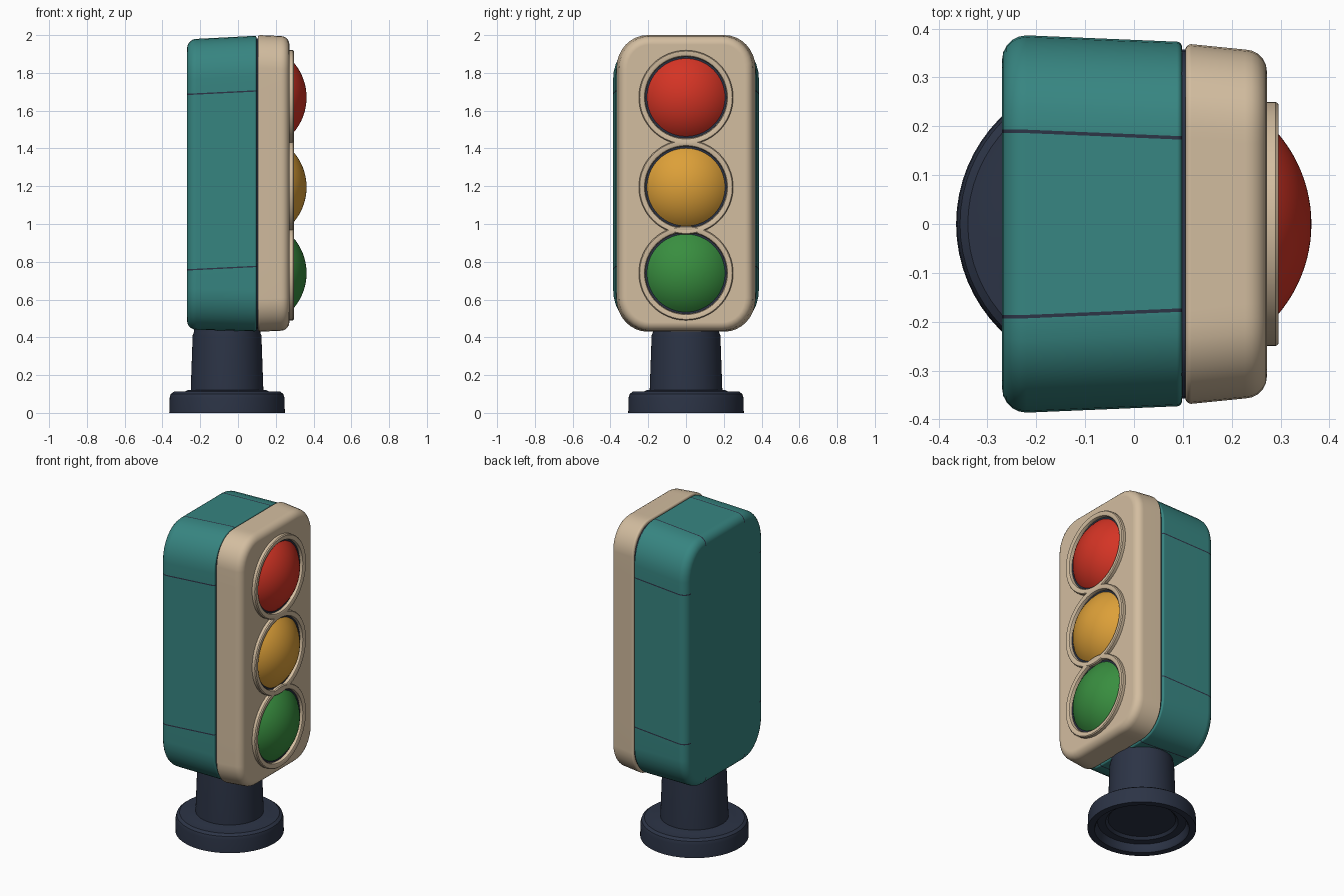
import bpy, bmesh
from math import sin, cos, pi, sqrt
from mathutils import Matrix

cube = bpy.data.objects.get("Cube")
if cube:
    bpy.data.objects.remove(cube, do_unlink=True)


def material(name, rgb):
    m = bpy.data.materials.new(name)
    m.use_nodes = True
    m.diffuse_color = (*rgb, 1)
    m.node_tree.nodes["Principled BSDF"].inputs["Base Color"].default_value = (*rgb, 1)
    return m


TEAL = material("teal", (0.038, 0.235, 0.22))
CREAM = material("cream", (0.65, 0.51, 0.35))
NAVY = material("navy", (0.025, 0.034, 0.061))
RED = material("red", (0.66, 0.034, 0.018))
AMBER = material("amber", (0.72, 0.35, 0.04))
GREEN = material("green", (0.04, 0.27, 0.05))


def finish(name, bm, mats, angle=35):
    bmesh.ops.remove_doubles(bm, verts=bm.verts, dist=0.0001)
    bmesh.ops.recalc_face_normals(bm, faces=bm.faces)
    mesh = bpy.data.meshes.new(name)
    bm.to_mesh(mesh)
    bm.free()
    for m in mats:
        mesh.materials.append(m)
    ob = bpy.data.objects.new(name, mesh)
    bpy.context.collection.objects.link(ob)
    bpy.ops.object.select_all(action='DESELECT')
    ob.select_set(True)
    bpy.context.view_layer.objects.active = ob
    bpy.ops.object.shade_smooth_by_angle(angle=angle * pi / 180)
    mod = ob.modifiers.new("even_shading", 'WEIGHTED_NORMAL')
    mod.keep_sharp = True
    return ob


def lathe(name, profile, mat, matrix, closed=False, steps=64):
    """Turn (radius, height) points around the local z axis."""
    bm = bmesh.new()
    rings = []
    for i in range(steps):
        a = 2 * pi * i / steps
        rings.append([bm.verts.new((r * cos(a), r * sin(a), h)) for r, h in profile])
    n = len(profile)
    for i in range(steps):
        p, q = rings[i], rings[(i + 1) % steps]
        for j in range(n if closed else n - 1):
            k = (j + 1) % n
            bm.faces.new((p[j], q[j], q[k], p[k]))
    bm.transform(matrix)
    return finish(name, bm, [mat])


ARC = 8
PER_CORNER = ARC + 5
SEAM = 0.007


def outline(x, hy, zc, hz, inset, ry, rz):
    """Rounded rectangle across x, with narrow seam gaps beside each corner."""
    pts = []
    for k, (sy, sz) in enumerate([(1, 1), (-1, 1), (-1, -1), (1, -1)]):
        seam_z = sz * (1.235 + sz * 0.468 + 0.05 * x - zc)
        seam_y = hy - 0.193
        y, z = hy - inset, hz - inset
        corner = [(y, seam_z - SEAM), (y, seam_z)]
        for i in range(ARC + 1):
            a = pi / 2 * i / ARC
            corner.append((hy - ry + (ry - inset) * cos(a), hz - rz + (rz - inset) * sin(a)))
        corner += [(seam_y, z), (seam_y - SEAM, z)]
        if k % 2:
            corner.reverse()
        pts += [(x, sy * cy, zc + sz * cz) for cy, cz in corner]
    return pts


def shell(name, sections, mats, ry, rz):
    """Loft rounded rectangles along x; seam strips take the second material."""
    bm = bmesh.new()
    rings = [[bm.verts.new(p) for p in outline(*s, ry, rz)] for s in sections]
    n = len(rings[0])
    for p, q in zip(rings, rings[1:]):
        for j in range(n):
            f = bm.faces.new((p[j], p[(j + 1) % n], q[(j + 1) % n], q[j]))
            if len(mats) > 1 and j % PER_CORNER in (0, PER_CORNER - 2):
                f.material_index = 1
    bm.faces.new(rings[0])
    bm.faces.new(rings[-1])
    return finish(name, bm, mats)


def rounded_edge(x, direction, radius, hy, zc, hz):
    """Sections from the flat end at x, curving out to the full outline."""
    out = []
    for i in range(6):
        a = pi / 2 * i / 5
        out.append((x + direction * radius * (1 - cos(a)), hy, zc, hz, radius * (1 - sin(a))))
    return out


# Rear housing, seam gasket and front faceplate
housing = rounded_edge(-0.27, 1, 0.05, 0.386, 1.21, 0.77)
housing += rounded_edge(0.098, -1, 0.01, 0.373, 1.214, 0.782)[::-1]
shell("rear_housing", housing, [TEAL, NAVY], 0.185, 0.215)
shell("seam_gasket", [(0.09, 0.357, 1.215, 0.768, 0), (0.115, 0.357, 1.215, 0.768, 0)],
      [NAVY], 0.16, 0.18)
plate = rounded_edge(0.105, 1, 0.012, 0.368, 1.215, 0.785)
plate += rounded_edge(0.272, -1, 0.045, 0.357, 1.215, 0.78)[::-1]
shell("front_faceplate", plate, [CREAM], 0.165, 0.175)

# Lamps: raised rim, dark gap and domed lens, facing +x
RADIUS = 0.286
lens = [(0.21 * i / 12, sqrt(RADIUS ** 2 - (0.21 * i / 12) ** 2) + 0.363 - RADIUS)
        for i in range(13)]
lens += [(0.21, 0.26), (0, 0.26)]
rim = [(0.25, 0.26), (0.25, 0.29), (0.245, 0.296), (0.228, 0.296),
       (0.22, 0.292), (0.216, 0.284), (0.216, 0.26)]
gap = [(0.195, 0.265), (0.195, 0.275), (0.22, 0.275), (0.22, 0.265)]
for name, z, mat in (("top", 1.67, RED), ("middle", 1.195, AMBER), ("bottom", 0.74, GREEN)):
    face_x = Matrix.Translation((0, 0, z)) @ Matrix.Rotation(pi / 2, 4, 'Y')
    lathe(name + "_lamp_rim", rim, CREAM, face_x, closed=True)
    lathe(name + "_lamp_gap", gap, NAVY, face_x, closed=True)
    lathe(name + "_lamp_lens", lens, mat, face_x)

# Post and hollow round foot
stand = Matrix.Translation((-0.058, 0, 0))
lathe("post", [(0, 0.07), (0.192, 0.07), (0.192, 0.13), (0.182, 0.41),
               (0.176, 0.425), (0.176, 0.46), (0, 0.46)], NAVY, stand)
lathe("foot", [(0, 0.06), (0.19, 0.06), (0.205, 0.045), (0.25, 0.045), (0.26, 0.01),
               (0.268, 0), (0.306, 0), (0.304, 0.08), (0.298, 0.1), (0.282, 0.112),
               (0.225, 0.112), (0.205, 0.122), (0, 0.122)], NAVY, stand)
